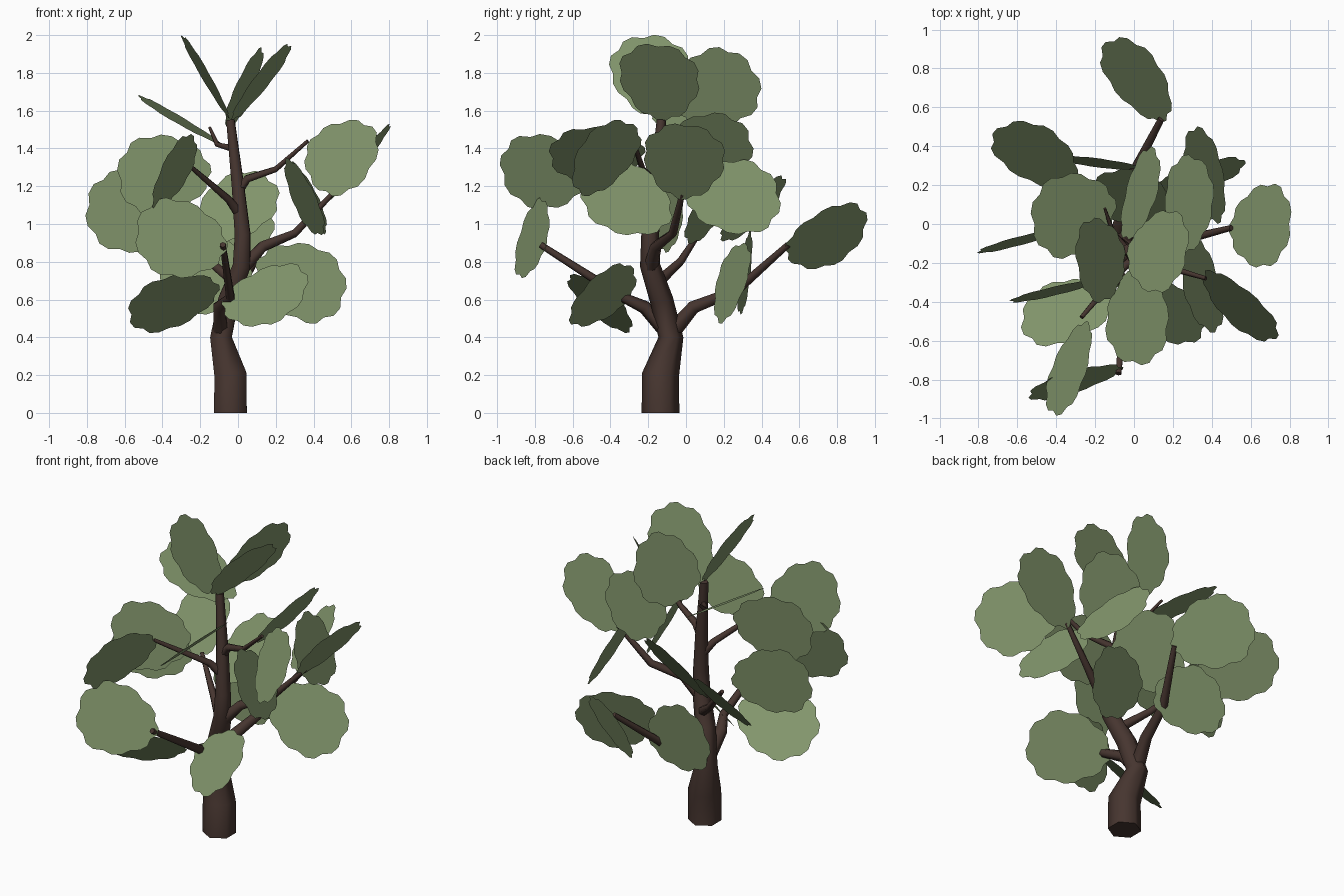
import bpy, bmesh, math
from mathutils import Vector

if "Cube" in bpy.data.objects:
    bpy.data.objects.remove(bpy.data.objects["Cube"])


def material(name, rgb):
    m = bpy.data.materials.new(name)
    m.diffuse_color = (*rgb, 1)
    m.use_nodes = True
    m.node_tree.nodes["Principled BSDF"].inputs["Base Color"].default_value = m.diffuse_color
    return m


BARK = material("bark brown", (0.062, 0.036, 0.029))
LEAF = material("leaf green", (0.225, 0.305, 0.150))


def finish(name, bm, mat, smooth):
    me = bpy.data.meshes.new(name)
    bm.to_mesh(me)
    bm.free()
    me.materials.append(mat)
    ob = bpy.data.objects.new(name, me)
    bpy.context.collection.objects.link(ob)
    if smooth:
        bpy.ops.object.select_all(action='DESELECT')
        ob.select_set(True)
        bpy.context.view_layer.objects.active = ob
        bpy.ops.object.shade_smooth_by_angle(angle=math.radians(62))


def tube(name, pts, radii, sides):
    """Tapered limb swept along a path of points."""
    bm = bmesh.new()
    rings = []
    u = Vector((0, 1, 0))
    for i, p in enumerate(pts):
        t = Vector()
        if i > 0:
            t += (p - pts[i - 1]).normalized()
        if i < len(pts) - 1:
            t += (pts[i + 1] - p).normalized()
        t.normalize()
        u = (u - t * u.dot(t)).normalized()
        v = t.cross(u)
        rings.append([bm.verts.new(p + radii[i] * (u * math.cos(a) + v * math.sin(a)))
                      for a in (math.tau * k / sides for k in range(sides))])
    for r0, r1 in zip(rings, rings[1:]):
        for k in range(sides):
            j = (k + 1) % sides
            bm.faces.new((r0[k], r0[j], r1[j], r1[k]))
    bm.faces.new(rings[0][::-1])
    bm.faces.new(rings[-1])
    finish(name, bm, BARK, True)


def leaf(name, path, x, y, z, heading, pitch, length=0.51, width=0.43, count=27):
    """Flat scalloped blade facing heading/pitch, growing away from the nearest limb point."""
    c = Vector((x, y, z))
    h, e = math.radians(heading), math.radians(pitch)
    n = Vector((math.cos(h) * math.cos(e), math.sin(h) * math.cos(e), math.sin(e)))
    samples = [p.lerp(q, k / 20) for p, q in zip(path, path[1:]) for k in range(21)]
    a = c - min(samples, key=lambda s: (s - c).length)
    a = (a - n * a.dot(n)).normalized()
    b = n.cross(a)
    bm = bmesh.new()
    verts = []
    for k in range(count):
        t = math.tau * k / count
        s = 0.93 if k % 3 == 0 else 1.01
        u, v = math.cos(t) * s, math.sin(t) * s
        verts.append(bm.verts.new(c + a * u * length / 2 + b * v * (1 + 0.18 * u) * width / 2))
    bm.faces.new(verts)
    finish(name, bm, LEAF, False)


def branch(name, thick, path, *leaves):
    """Kinked limb tapering to a third, with its own leaves."""
    path = [Vector(p) for p in path]
    m = len(path) - 1
    tube(name, path, [thick * (1 - 0.63 * i / m) for i in range(m + 1)], 6)
    for i, spec in enumerate(leaves):
        leaf(f"{name}_leaf_{i + 1}", path, *spec)


# Trunk with the crown leaves at its top
trunk = [Vector(p) for p in ((-.04, -.135, 0), (-.04, -.135, .2), (-.09, -.08, .4), (-.05, -.13, .6),
                             (.02, -.19, .78), (.025, -.19, .94), (0, -.16, 1.2), (-.04, -.13, 1.55))]
tube("trunk", trunk, [.1, .098, .066, .062, .054, .047, .037, .025], 6)
leaf("crown_leaf_left", trunk, -.17, -.18, 1.78, 7, 30)
leaf("crown_leaf_right", trunk, .12, -.14, 1.75, -14, -37)
leaf("crown_leaf_back", trunk, .03, .15, 1.71, -13, -21)

# Branches: thickness, path, then leaves as centre, heading, pitch
branch("front_branch", .045, ((-.09, -.09, .42), (-.1, -.22, .56), (-.04, -.33, .61), (-.08, -.77, .89)),
       (-.30, -.81, .92, -72, 15), (-.34, -.45, .59, 117, 46), (.14, -.43, .62, -124, 40))
branch("back_branch", .045, ((-.09, -.08, .42), (-.06, .04, .56), (0, .27, .65), (.14, .54, .89)),
       (.02, .74, .93, -140, 37), (.33, .24, .70, -71, 18), (-.16, .31, .73, 83, -6))
branch("right_branch", .04, ((.02, -.19, .76), (.13, -.16, .88), (.3, -.07, .95), (.5, -.02, 1.16)),
       (.65, -.01, 1.33, 172, 38), (.35, -.31, 1.13, 16, 25), (.37, .25, 1.14, 13, 25))
branch("upper_right_branch", .029, ((0, -.16, 1.17), (.05, -.17, 1.24), (.2, -.23, 1.29), (.37, -.28, 1.44)),
       (.54, -.42, 1.36, -130, 25), (.28, .10, 1.40, 180, 35), (.02, -.47, 1.37, 180, 48))
branch("upper_left_branch", .032, ((.01, -.17, 1.05), (-.05, -.22, 1.13), (-.27, -.48, 1.32)),
       (-.33, -.74, 1.28, 161, 24), (-.39, -.34, 1.26, -77, 6))
branch("left_branch", .034, ((0, -.16, .68), (-.15, -.03, .8), (-.33, .1, 1)),
       (-.56, -.08, 1.06, -75, 6), (-.50, .35, 1.07, -112, 40), (-.02, .13, 1.08, -112, 36))
branch("top_left_twig", .02, ((-.03, -.14, 1.4), (-.11, -.04, 1.42), (-.15, .08, 1.51)),
       (-.31, .05, 1.55, -11, 59))
